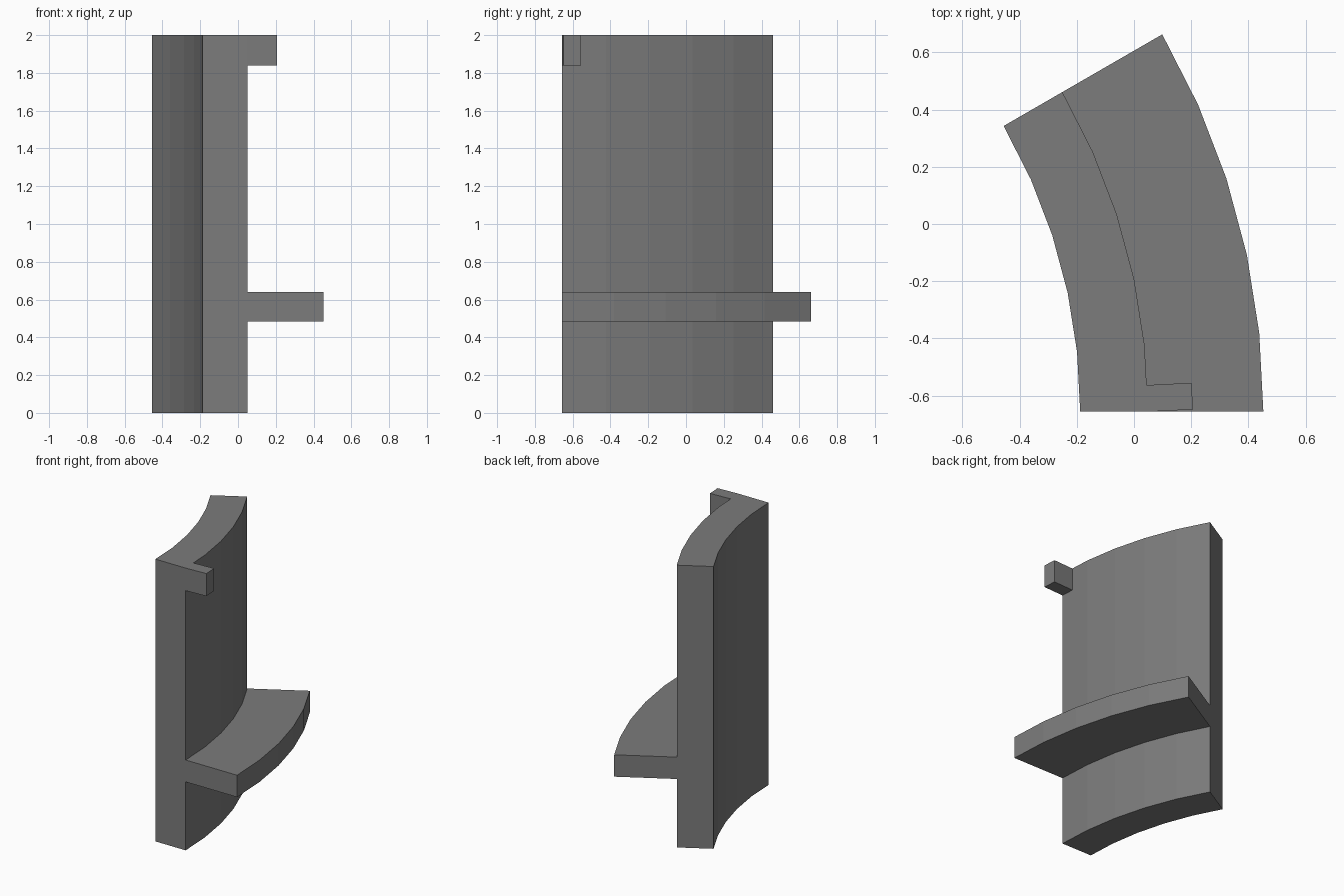
import bpy, bmesh, math

if "Cube" in bpy.data.objects:
    bpy.data.objects.remove(bpy.data.objects["Cube"])

CX, CY = -2.185, -0.656          # centre of the curve
R_IN, R_WALL, R_SHELF = 1.997, 2.234, 2.637
STEPS, SWEEP = 5, math.radians(30)

grey = bpy.data.materials.new("dark grey")
grey.diffuse_color = (0.2, 0.2, 0.2, 1)
grey.use_nodes = True
grey.node_tree.nodes["Principled BSDF"].inputs["Base Color"].default_value = grey.diffuse_color


def finish(name, bm):
    bmesh.ops.recalc_face_normals(bm, faces=bm.faces)
    mesh = bpy.data.meshes.new(name)
    bm.to_mesh(mesh)
    bm.free()
    mesh.materials.append(grey)
    obj = bpy.data.objects.new(name, mesh)
    bpy.context.collection.objects.link(obj)


# Curved wall with shelf: T-shaped (radius, height) profile swept 30 degrees
profile = [(R_IN, 0), (R_WALL, 0), (R_WALL, 0.485), (R_SHELF, 0.485),
           (R_SHELF, 0.64), (R_WALL, 0.64), (R_WALL, 2), (R_IN, 2)]
bm = bmesh.new()
rings = []
for i in range(STEPS + 1):
    a = SWEEP * i / STEPS
    rings.append([bm.verts.new((CX + r * math.cos(a), CY + r * math.sin(a), z))
                  for r, z in profile])
n = len(profile)
for a, b in zip(rings, rings[1:]):
    for j in range(n):
        k = (j + 1) % n
        bm.faces.new((a[j], a[k], b[k], b[j]))
bm.faces.new(rings[0])
bm.faces.new(rings[-1])
finish("curved_wall_with_shelf", bm)

# Small tab at the top front corner, square to the first wall facet
tab = [(0.049, -0.656), (0.206, -0.648), (0.201, -0.555), (0.044, -0.563)]
bm = bmesh.new()
face = bm.faces.new([bm.verts.new((x, y, 1.84)) for x, y in tab])
top = bmesh.ops.extrude_face_region(bm, geom=[face])["geom"]
bmesh.ops.translate(bm, vec=(0, 0, 0.16),
                    verts=[v for v in top if isinstance(v, bmesh.types.BMVert)])
if len(bm.faces) < 6:
    bm.faces.new([v for v in bm.verts if v.co.z < 1.9])
finish("top_tab", bm)
